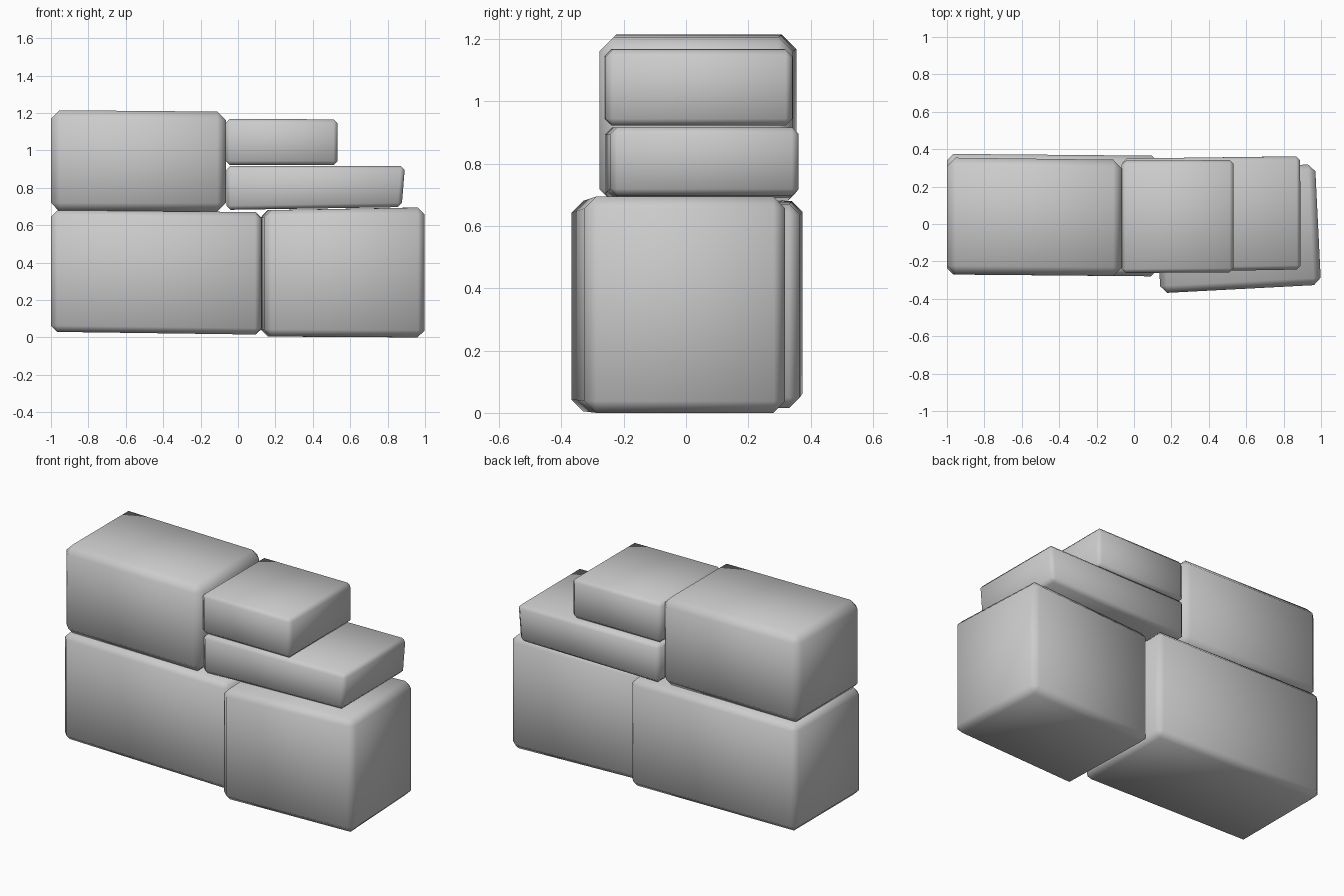
import bpy, bmesh, math

if "Cube" in bpy.data.objects:
    bpy.data.objects.remove(bpy.data.objects["Cube"])


def block(name, footprint, z_left, z_right, bevel, slant=0.0):
    """Irregular six-sided stone. footprint: front-left, front-right,
    back-right, back-left; z pairs are (bottom, top) at each end."""
    bm = bmesh.new()
    rings = []
    for level in (0, 1):
        ring = []
        for i, (x, y) in enumerate(footprint):
            right = i in (1, 2)
            z = (z_right if right else z_left)[level]
            dx = slant if right and level == 0 else 0.0
            ring.append(bm.verts.new((x - dx, y, z)))
        rings.append(ring)
    low, high = rings
    bm.faces.new(low[::-1])
    bm.faces.new(high)
    for i in range(4):
        j = (i + 1) % 4
        bm.faces.new((low[i], low[j], high[j], high[i]))
    # worn chamfered edges
    bmesh.ops.bevel(bm, geom=bm.edges[:], offset=bevel, segments=1,
                    affect='EDGES', profile=0.5)
    bmesh.ops.recalc_face_normals(bm, faces=bm.faces[:])
    mesh = bpy.data.meshes.new(name)
    bm.to_mesh(mesh)
    bm.free()
    obj = bpy.data.objects.new(name, mesh)
    bpy.context.collection.objects.link(obj)
    bpy.ops.object.select_all(action='DESELECT')
    obj.select_set(True)
    bpy.context.view_layer.objects.active = obj
    bpy.ops.object.shade_smooth_by_angle(angle=math.radians(60))
    return obj


# Bottom course
block("lower_left_stone",
      [(-1.0, -0.27), (0.125, -0.28), (0.13, 0.365), (-1.0, 0.375)],
      (0.03, 0.68), (0.015, 0.67), 0.034)
block("lower_right_stone",
      [(0.14, -0.37), (1.0, -0.325), (0.968, 0.32), (0.12, 0.28)],
      (0.005, 0.68), (0.0, 0.695), 0.038)

# Upper large stone
block("upper_left_stone",
      [(-1.0, -0.27), (-0.065, -0.278), (-0.065, 0.343), (-1.0, 0.355)],
      (0.673, 1.215), (0.672, 1.207), 0.046)

# Two flat stones stacked beside it
block("flat_stone",
      [(-0.062, -0.26), (0.893, -0.243), (0.89, 0.362), (-0.062, 0.35)],
      (0.682, 0.917), (0.697, 0.917), 0.022, slant=0.018)
block("top_small_stone",
      [(-0.067, -0.262), (0.533, -0.258), (0.533, 0.342), (-0.067, 0.338)],
      (0.922, 1.168), (0.922, 1.166), 0.022)
